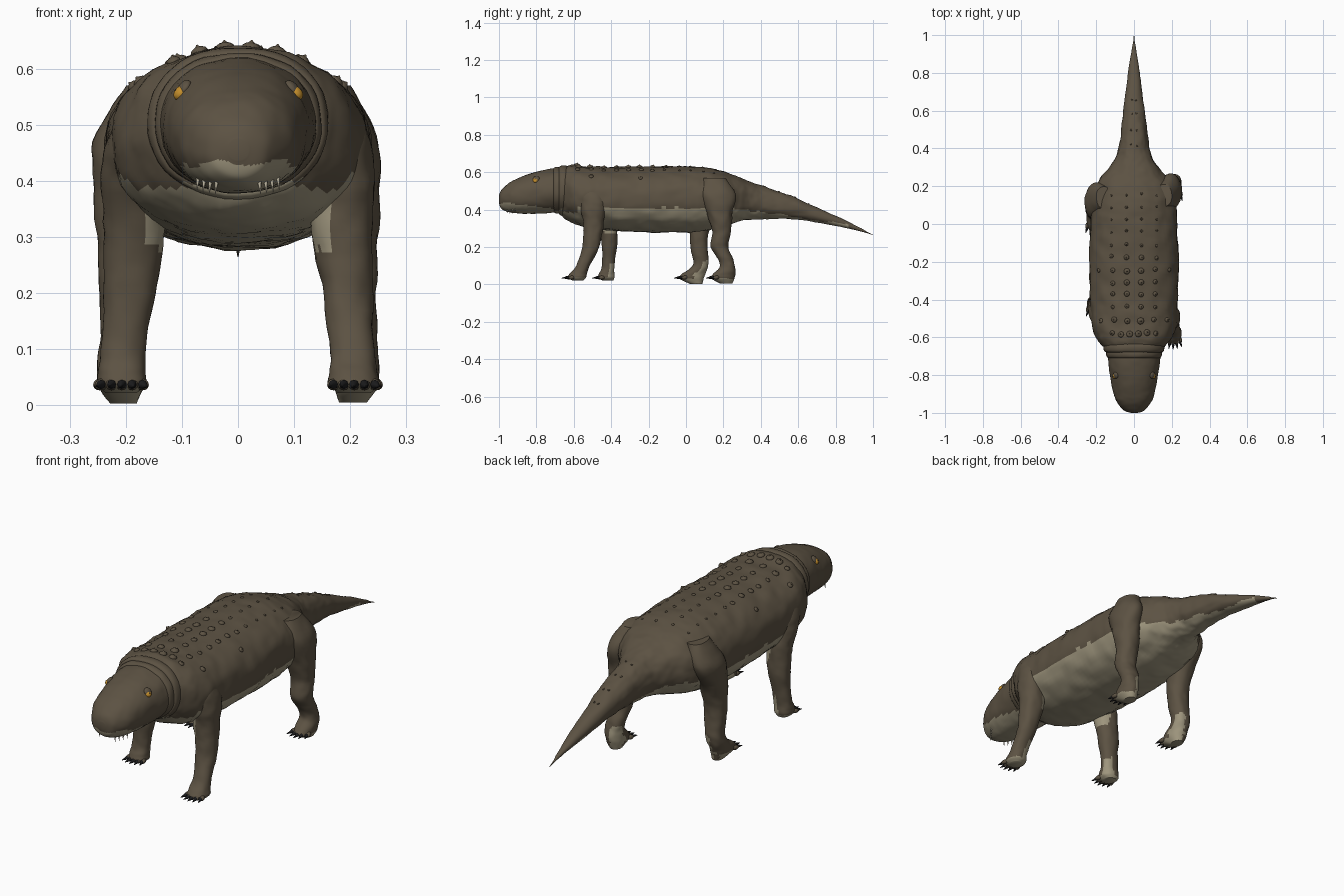
import bpy, bmesh, math, random
from mathutils import Vector, noise
from mathutils.bvhtree import BVHTree

random.seed(4)
cube = bpy.data.objects.get("Cube")
if cube:
    bpy.data.objects.remove(cube, do_unlink=True)


def material(name, rgb, rough=0.8):
    m = bpy.data.materials.new(name)
    m.use_nodes = True
    m.diffuse_color = (*rgb, 1)
    bsdf = next(n for n in m.node_tree.nodes if n.type == 'BSDF_PRINCIPLED')
    bsdf.inputs["Base Color"].default_value = (*rgb, 1)
    bsdf.inputs["Roughness"].default_value = rough
    return m


BROWN = material("brown hide", (0.108, 0.085, 0.056))
PALE = material("pale belly", (0.34, 0.30, 0.205))
BLACK = material("black claw", (0.012, 0.012, 0.013))
AMBER = material("amber eye", (0.55, 0.27, 0.025))
IVORY = material("ivory tooth", (0.55, 0.5, 0.38))


def finish(bm, name, mats, angle=50):
    bmesh.ops.recalc_face_normals(bm, faces=bm.faces)
    me = bpy.data.meshes.new(name)
    bm.to_mesh(me)
    for m in mats:
        me.materials.append(m)
    ob = bpy.data.objects.new(name, me)
    bpy.context.collection.objects.link(ob)
    bpy.ops.object.select_all(action='DESELECT')
    ob.select_set(True)
    bpy.context.view_layer.objects.active = ob
    bpy.ops.object.shade_smooth_by_angle(angle=math.radians(angle))
    return ob


def smooth_keys(keys, steps):
    """Catmull-Rom interpolation through the key sections."""
    out = []
    ks = [keys[0]] + list(keys) + [keys[-1]]
    for p, a, b, q in zip(ks, ks[1:], ks[2:], ks[3:]):
        for i in range(steps):
            t = i / steps
            out.append([0.5 * (2 * k1 + (k2 - k0) * t + (2 * k0 - 5 * k1 + 4 * k2 - k3) * t * t
                               + (3 * k1 - k0 - 3 * k2 + k3) * t ** 3)
                        for k0, k1, k2, k3 in zip(p, a, b, q)])
    return out + [list(keys[-1])]


def loft(name, sections, upright, pale, segs, bump):
    """Skin over elliptical sections (x, y, z, a, b); pale(centre, normal) picks the light faces."""
    bm = bmesh.new()
    rings = []
    for x, y, z, a, b in sections:
        ring = []
        for i in range(segs):
            t = math.tau * i / segs
            c, s = math.cos(t), math.sin(t)
            c, s = (math.copysign(abs(v) ** 0.93, v) for v in (c, s))
            d = Vector((c * a, 0, s * b) if upright else (c * a, s * b, 0))
            p = Vector((x, y, z)) + d
            wobble = noise.noise(p * 16) + 0.5 * noise.noise(p * 38)
            p += d.normalized() * wobble * min(bump, 0.1 * min(a, b))
            ring.append(bm.verts.new(p))
        rings.append(ring)
    for r, q in zip(rings, rings[1:]):
        for i in range(segs):
            j = (i + 1) % segs
            bm.faces.new((r[i], r[j], q[j], q[i]))
    bm.faces.new(rings[0])
    bm.faces.new(rings[-1])
    bmesh.ops.recalc_face_normals(bm, faces=bm.faces)
    for f in bm.faces:
        f.material_index = int(pale(f.calc_center_median(), f.normal))
    tree = BVHTree.FromBMesh(bm)
    finish(bm, name, (BROWN, PALE))
    bm.free()
    return tree


def upright_keys(rows):
    return [(0, y, (t + b) / 2, w, (t - b) / 2) for y, w, t, b in rows]


def ragged(c):
    return 0.012 * noise.noise(c * 22)


def trunk_pale(c, n):
    if c.y < -0.58:
        limit = 0.385
    elif c.y < 0.25:
        limit = 0.41
    else:
        limit = 0.41 - 0.15 * (c.y - 0.25)
    return c.z < limit + ragged(c) and n.z < 0.15 and c.y < 0.87


def head_pale(c, n):
    return c.z < 0.435 - 0.1 * (c.y + 1) + ragged(c)


# Trunk and tail: y, half width, top, bottom
trunk = loft("trunk_and_tail", smooth_keys(upright_keys([
    (-0.675, 0.11, 0.59, 0.40), (-0.66, 0.15, 0.62, 0.365), (-0.62, 0.188, 0.638, 0.335),
    (-0.55, 0.222, 0.632, 0.31), (-0.4, 0.233, 0.628, 0.288), (-0.2, 0.236, 0.63, 0.28),
    (0, 0.23, 0.63, 0.278), (0.12, 0.222, 0.622, 0.292), (0.22, 0.195, 0.597, 0.318),
    (0.29, 0.14, 0.57, 0.338), (0.36, 0.092, 0.545, 0.348), (0.45, 0.075, 0.512, 0.35),
    (0.6, 0.056, 0.457, 0.345), (0.8, 0.031, 0.367, 0.313), (0.93, 0.011, 0.304, 0.284),
    (0.965, 0.004, 0.283, 0.275), (1.0, 0.001, 0.266, 0.264)]), 9),
    True, trunk_pale, 72, 0.006)

# Head
head = loft("head", smooth_keys(upright_keys([
    (-1.0, 0.018, 0.475, 0.437), (-0.988, 0.052, 0.503, 0.407), (-0.95, 0.085, 0.54, 0.388),
    (-0.9, 0.108, 0.567, 0.38), (-0.8, 0.127, 0.602, 0.378), (-0.7, 0.14, 0.618, 0.385),
    (-0.6, 0.135, 0.61, 0.39)]), 9), True, head_pale, 60, 0.003)

# Neck folds, where the hide gathers behind the head
for name, y, w, h in (("front_neck_fold", -0.685, 0.137, 0.113), ("rear_neck_fold", -0.655, 0.15, 0.124)):
    loft(name, [(0, y + 0.024 * math.sin(t), 0.503, w + 0.012 * math.cos(t), h + 0.012 * math.cos(t))
                for t in (k * math.pi / 8 - math.pi / 2 for k in range(9))],
         True, lambda c, n: c.z < 0.395 + ragged(c), 48, 0.003)


def cone(bm, base, direction, radius, length, segs=8):
    d = Vector(direction).normalized()
    m = d.to_track_quat('Z', 'Y').to_matrix().to_4x4()
    m.translation = Vector(base) + d * length / 2
    bmesh.ops.create_cone(bm, cap_ends=True, segments=segs, radius1=radius,
                          radius2=radius * 0.12, depth=length, matrix=m)


def pebble(bm, centre, normal, size, height, detail=2):
    m = normal.to_track_quat('Z', 'Y').to_matrix()
    new = bmesh.ops.create_icosphere(bm, subdivisions=detail, radius=1)["verts"]
    for v in new:
        v.co = Vector(centre) + m @ Vector((v.co.x * size, v.co.y * size, v.co.z * height))


# Legs: x, y, z, half width, half depth; staggered as in a walk
FRONT_LEFT = [(.165, -.50, .53, .045, .06), (.18, -.495, .46, .058, .078), (.187, -.495, .39, .056, .064),
              (.185, -.495, .30, .053, .052), (.195, -.51, .20, .046, .045), (.203, -.55, .10, .04, .036),
              (.206, -.575, .06, .043, .046), (.207, -.585, .037, .044, .05), (.207, -.58, .022, .028, .03)]
FRONT_RIGHT = [(.165, -.49, .53, .045, .06), (.18, -.47, .46, .058, .078), (.187, -.44, .39, .056, .062),
               (.185, -.415, .30, .053, .048), (.195, -.41, .20, .046, .04), (.203, -.415, .10, .04, .033),
               (.206, -.422, .06, .043, .04), (.207, -.427, .037, .044, .044), (.207, -.42, .022, .028, .03)]
HIND_LEFT = [(.16, .15, .57, .04, .06), (.19, .17, .48, .058, .095), (.198, .18, .37, .054, .066),
             (.2, .19, .27, .05, .05), (.2, .18, .20, .046, .046), (.207, .215, .13, .041, .04),
             (.21, .22, .09, .04, .042), (.21, .203, .055, .042, .06), (.21, .197, .032, .04, .062),
             (.205, .215, .005, .024, .032)]
HIND_RIGHT = [(.16, .14, .57, .04, .06), (.195, .125, .47, .062, .095), (.2, .09, .37, .056, .07),
              (.2, .07, .28, .05, .052), (.2, .07, .20, .046, .046), (.205, .08, .13, .041, .042),
              (.208, .072, .09, .041, .046), (.21, .04, .055, .042, .065), (.21, .03, .032, .04, .066),
              (.205, .055, .003, .024, .034)]

for name, side, keys in (("front_left", 1, FRONT_LEFT), ("front_right", -1, FRONT_RIGHT),
                         ("hind_left", 1, HIND_LEFT), ("hind_right", -1, HIND_RIGHT)):
    def leg_pale(c, n, side=side, front=name.startswith("front")):
        inward = -n.x * side
        z = c.z + ragged(c)
        sole = z < 0.045 and n.z < -0.35
        heel = z < 0.12 and inward > 0.1 and n.y > 0.1
        armpit = front and 0.28 < z < 0.4 and inward > 0.3
        return sole or heel or armpit

    loft(name + "_leg", smooth_keys([(side * k[0], *k[1:]) for k in keys], 7), False, leg_pale, 36, 0.005)
    # Toes and claws fanned over the front of the foot
    x, y, z, a, b = keys[-2]
    toes, claws = bmesh.new(), bmesh.new()
    for i in range(5):
        u = (i - 2) / 2
        tip = Vector((side * x + u * 0.037, y - b * (0.93 - 0.25 * u * u), 0.037))
        aim = Vector((u * 0.3, -1, -0.12))
        pebble(toes, tip + Vector((0, 0.008, 0)), aim, 0.0105, 0.018)
        cone(claws, tip - Vector((0, 0.004, 0)), aim, 0.0085, 0.03)
    finish(toes, name + "_toes", (BROWN,))
    finish(claws, name + "_claws", (BLACK,))

# Back scutes: row y, spacing, count each side, radius
scutes = bmesh.new()
rows = [(-0.58, 0.046, 3, 0.019), (-0.51, 0.07, 3, 0.017), (-0.44, 0.075, 2, 0.013), (-0.375, 0.075, 2, 0.014),
        (-0.31, 0.075, 2, 0.016), (-0.245, 0.075, 3, 0.016), (-0.175, 0.08, 2, 0.014), (-0.11, 0.08, 2, 0.009)]
rows += [(-0.04 + 0.065 * i, 0.08, 2, 0.007) for i in range(4)]
rows += [(0.42 + 0.08 * i, 0.035 - 0.005 * i, 1, 0.005) for i in range(4)]
for y, gap, count, r in rows:
    for i in range(count):
        for side in (-1, 1):
            x = side * gap * (i + 0.5)
            hit, normal, _, _ = trunk.ray_cast(Vector((x, y + random.uniform(-.006, .006), 1)), Vector((0, 0, -1)))
            if hit:
                size = r * (1 - 0.13 * i) * random.uniform(0.9, 1.1)
                pebble(scutes, hit, normal, size, size * 0.62)
                cone(scutes, hit + normal * size * 0.35, normal, size * 0.5, size * 0.5)
finish(scutes, "back_scutes", (BROWN,))

# Eyes with pupils and brow lids
eyes, pupils, lids = bmesh.new(), bmesh.new(), bmesh.new()
for side in (-1, 1):
    hit, normal, _, _ = head.ray_cast(Vector((side, -0.805, 0.556)), Vector((-side, 0, 0)))
    pebble(eyes, hit, normal, 0.014, 0.011, 3)
    pebble(pupils, hit + normal * 0.0085, normal, 0.005, 0.003)
    pebble(lids, hit + Vector((-side * 0.006, 0.004, 0.008)), normal, 0.018, 0.01, 3)
finish(eyes, "eyes", (AMBER,))
finish(pupils, "pupils", (BLACK,))
finish(lids, "eyelids", (BROWN,))

# Teeth hanging along the jaw
teeth = bmesh.new()
for side in (-1, 1):
    for i in range(4):
        x, y = side * (0.038 + 0.011 * i), -0.955 + 0.014 * i
        hit, _, _, _ = head.ray_cast(Vector((x, y, 0)), Vector((0, 0, 1)))
        if hit:
            cone(teeth, hit + Vector((0, 0, 0.004)), (side * 0.1, -0.1, -1), 0.004, 0.024)
finish(teeth, "teeth", (IVORY,))
